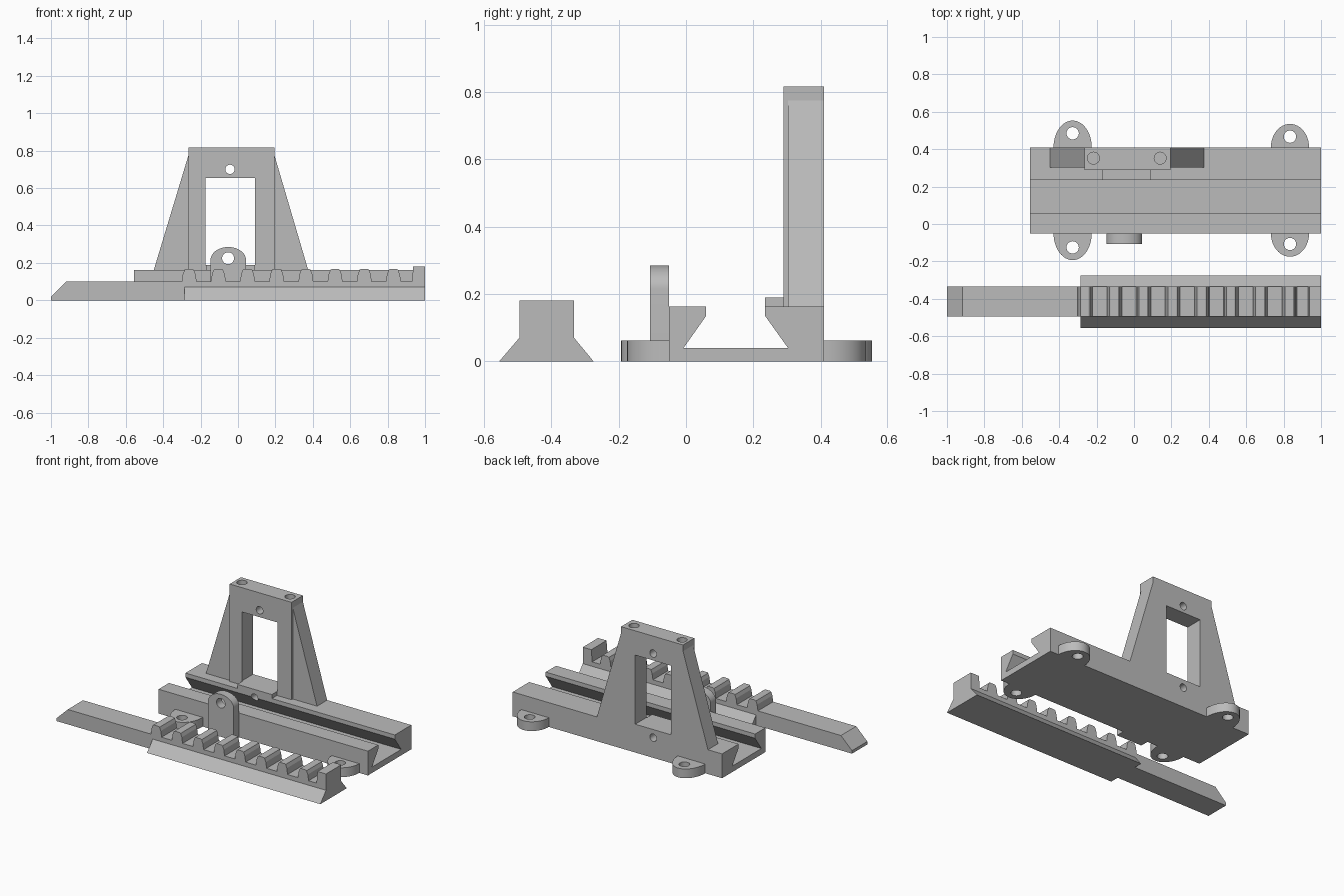
import bpy, bmesh, math
from mathutils import Vector

cube = bpy.data.objects.get("Cube")
if cube:
    bpy.data.objects.remove(cube, do_unlink=True)

grey = bpy.data.materials.new("plain grey")
grey.use_nodes = True
COLOUR = (0.5, 0.5, 0.5, 1)
grey.diffuse_color = COLOUR
grey.node_tree.nodes["Principled BSDF"].inputs["Base Color"].default_value = COLOUR

# Place profile coordinates (u, v) and depth d for each extrusion axis
PLACE = {"x": lambda u, v, d: (d, u, v),
         "y": lambda u, v, d: (u, d, v),
         "z": lambda u, v, d: (u, v, d)}


def prism(name, points, axis, start, end):
    """Extrude a flat profile along one axis."""
    bm = bmesh.new()
    face = bm.faces.new([bm.verts.new(PLACE[axis](u, v, start)) for u, v in points])
    extruded = bmesh.ops.extrude_face_region(bm, geom=[face])["geom"]
    verts = [e for e in extruded if isinstance(e, bmesh.types.BMVert)]
    bmesh.ops.translate(bm, verts=verts, vec=Vector(PLACE[axis](0, 0, end - start)))
    bmesh.ops.recalc_face_normals(bm, faces=bm.faces)
    mesh = bpy.data.meshes.new(name)
    bm.to_mesh(mesh)
    bm.free()
    mesh.materials.append(grey)
    obj = bpy.data.objects.new(name, mesh)
    bpy.context.collection.objects.link(obj)
    return obj


def rect(u0, u1, v0, v1):
    return [(u0, v0), (u1, v0), (u1, v1), (u0, v1)]


def arc(cu, cv, ru, rv, sweep=math.pi, steps=24):
    count = steps + 1 if abs(sweep) < 6 else steps
    return [(cu + ru * math.cos(sweep * i / steps), cv + rv * math.sin(sweep * i / steps))
            for i in range(count)]


def cut(obj, points, axis, start, end):
    """Cut a prism out of a part, then discard the cutter."""
    cutter = prism("cutter", points, axis, start, end)
    cutter.hide_render = True
    mod = obj.modifiers.new("cut", "BOOLEAN")
    mod.operation, mod.solver, mod.object = "DIFFERENCE", "EXACT", cutter
    bpy.context.view_layer.objects.active = obj
    bpy.ops.object.modifier_apply(modifier=mod.name)
    bpy.data.objects.remove(cutter, do_unlink=True)


def drill(obj, u, v, radius, axis, start, end):
    cut(obj, arc(u, v, radius, radius, math.tau), axis, start, end)


def smooth(obj):
    bpy.ops.object.select_all(action="DESELECT")
    obj.select_set(True)
    bpy.context.view_layer.objects.active = obj
    bpy.ops.object.shade_smooth_by_angle(angle=math.radians(30))


# Base with dovetail channel
BACK, FRONT, TOP = 0.41, -0.05, 0.163
base = prism("channel_base", [
    (FRONT, 0), (BACK, 0), (BACK, TOP), (0.235, TOP), (0.235, 0.135), (0.303, 0.04),
    (-0.007, 0.04), (0.06, 0.135), (0.06, TOP), (FRONT, TOP)], "x", -0.555, 1)

# Tower: central frame, ledge and two side wedges
MID = -0.043
frame = prism("tower_frame", rect(-0.265, 0.195, TOP, 0.817), "y", 0.29, BACK)
cut(frame, rect(-0.175, 0.09, 0.19, 0.654), "y", 0.2, 0.5)
for x in (-0.217, 0.14):
    drill(frame, x, 0.352, 0.032, "z", 0.7, 0.9)
prism("tower_ledge", rect(-0.17, 0.087, TOP, 0.19), "y", 0.235, 0.29)
for side, inner, outer in (("right", -0.265, -0.45), ("left", 0.195, 0.375)):
    prism(side + "_wedge", [(inner, TOP), (outer, TOP), (inner, 0.775)], "y", 0.303, BACK)

# Holes through the tower above and below the window
drill(frame, MID, 0.7, 0.025, "y", 0.2, 0.5)
drill(base, MID, 0.135, 0.025, "y", 0.15, 0.5)

# Four mounting lugs with screw holes
for x, reach, name in ((-0.328, 0.143, "right"), (0.834, 0.125, "left")):
    for y, sign, end in ((BACK, 1, "back"), (FRONT, -1, "front")):
        lug = prism(f"{end}_{name}_lug", arc(x, y, 0.102, sign * reach), "z", 0, 0.062)
        drill(lug, x, y + sign * (reach - 0.068), 0.033, "z", -0.1, 0.1)
        smooth(lug)

# Upright eyelet on the front of the base
eyelet = prism("eyelet", [(-0.147, 0), (0.043, 0)] + arc(-0.052, 0.215, 0.095, 0.07),
               "y", -0.107, FRONT)
drill(eyelet, -0.053, 0.225, 0.032, "y", -0.2, 0)

# Sliding rack: dovetail body, bar, teeth and end stop
R0, R1, ROOT = -0.495, -0.333, 0.1
prism("rack_body", [(-0.555, 0), (-0.275, 0), (R1, 0.07), (R1, ROOT),
                    (R0, ROOT), (R0, 0.07)], "x", -0.287, 1)
prism("rack_bar", [(-1, 0), (-0.287, 0), (-0.287, ROOT), (-0.918, ROOT), (-1, 0.02)],
      "y", R0, R1)
half = [(0.04, ROOT), (0.034, 0.14), (0.025, 0.163), (0.019, 0.167)]
for i in range(8):
    x = -0.261 + i * 0.156
    prism(f"rack_tooth_{i + 1}", [(x + u, v) for u, v in half]
          + [(x - u, v) for u, v in reversed(half)], "y", R0, R1)
prism("rack_stop", [(0.93, ROOT), (1, ROOT), (1, 0.18), (0.937, 0.18)], "y", R0, R1)

for obj in (base, frame, eyelet):
    smooth(obj)
